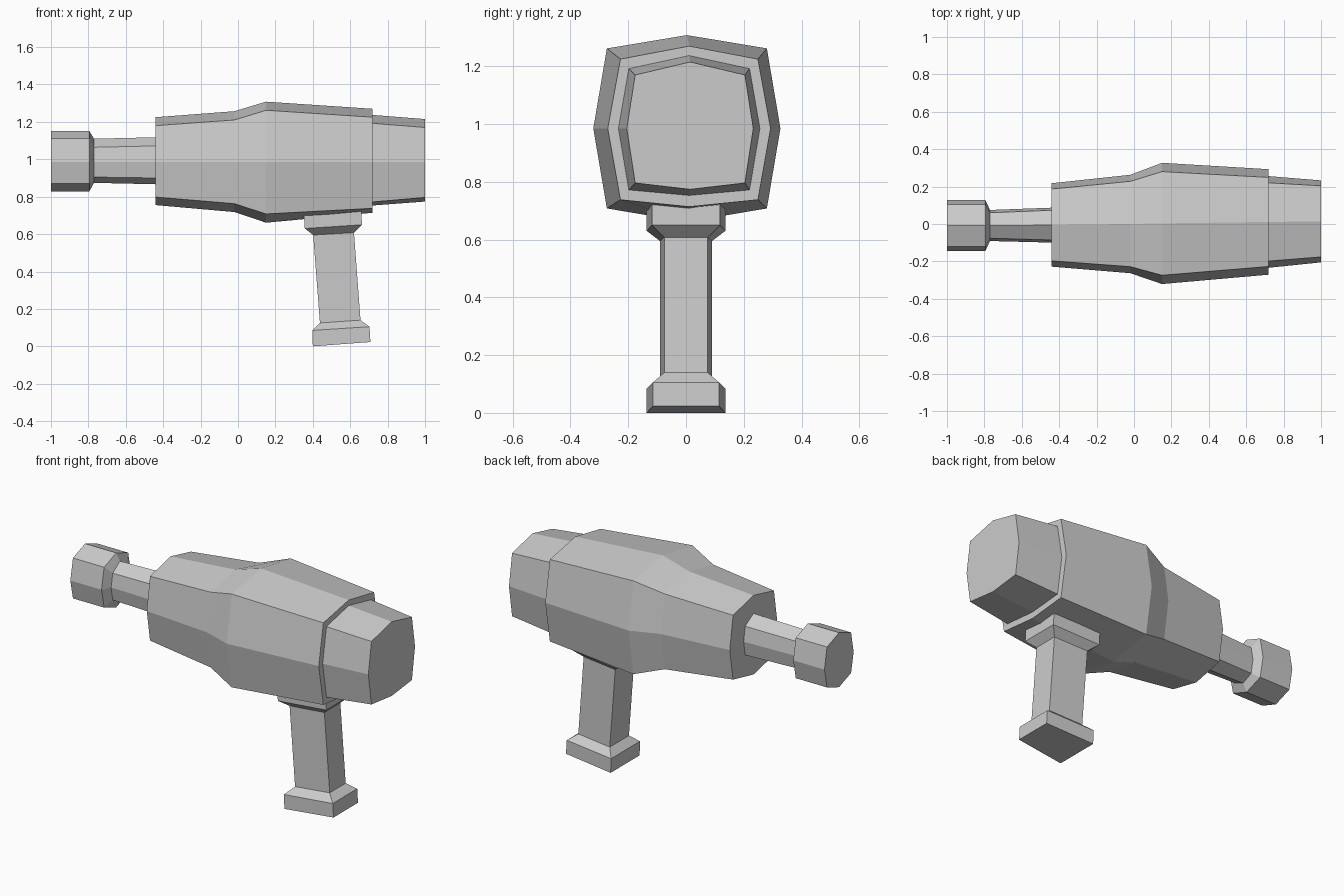
import bpy
import bmesh


def loft(name, rings):
    """Skin a list of equal-length point rings and cap both ends."""
    bm = bmesh.new()
    loops = [[bm.verts.new(p) for p in ring] for ring in rings]
    n = len(loops[0])
    for a, b in zip(loops, loops[1:]):
        for i in range(n):
            j = (i + 1) % n
            bm.faces.new((a[i], a[j], b[j], b[i]))
    bm.faces.new(loops[0])
    bm.faces.new(loops[-1])
    bmesh.ops.recalc_face_normals(bm, faces=bm.faces)
    mesh = bpy.data.meshes.new(name)
    bm.to_mesh(mesh)
    bm.free()
    obj = bpy.data.objects.new(name, mesh)
    bpy.context.collection.objects.link(obj)
    return obj


def octagon(x, cy, side, corner, top, top_c, bot_c, bot):
    """Eight-sided section: peaked top and bottom, four corners, bulged sides."""
    mid = 0.985
    return [(x, cy, top), (x, cy + corner, top_c), (x, cy + side, mid),
            (x, cy + corner, bot_c), (x, cy, bot), (x, cy - corner, bot_c),
            (x, cy - side, mid), (x, cy - corner, top_c)]


def trapezoid(x0, z0, hy0, x1, z1, hy1):
    """Four-sided grip section, narrower towards +x."""
    return [(x0, -hy0, z0), (x0, hy0, z0), (x1, hy1, z1), (x1, -hy1, z1)]


# main body, with the stepped rear cap
loft("body", [octagon(*s) for s in (
    (-0.44, -0.005, 0.223, 0.192, 1.225, 1.18, 0.798, 0.755),
    (-0.02, 0.000, 0.263, 0.228, 1.257, 1.21, 0.763, 0.718),
    (0.15, 0.003, 0.324, 0.277, 1.308, 1.262, 0.708, 0.661),
    (0.72, 0.011, 0.282, 0.238, 1.270, 1.225, 0.738, 0.714),
    (0.72, 0.011, 0.245, 0.209, 1.237, 1.192, 0.772, 0.753),
    (1.00, 0.014, 0.219, 0.190, 1.215, 1.170, 0.796, 0.774))])

# barrel rod with its muzzle knob
loft("barrel", [octagon(*s) for s in (
    (-1.00, -0.008, 0.137, 0.113, 1.152, 1.11, 0.87, 0.828),
    (-0.795, -0.008, 0.137, 0.113, 1.152, 1.11, 0.87, 0.828),
    (-0.77, -0.008, 0.083, 0.068, 1.110, 1.064, 0.905, 0.874),
    (-0.42, -0.006, 0.094, 0.080, 1.118, 1.072, 0.900, 0.866))])

# tilted grip with flared collar and foot
loft("grip", [trapezoid(*s) for s in (
    (0.40, 0.0, 0.136, 0.708, 0.023, 0.115),
    (0.397, 0.085, 0.136, 0.703, 0.105, 0.115),
    (0.438, 0.125, 0.090, 0.655, 0.140, 0.075),
    (0.402, 0.595, 0.090, 0.620, 0.608, 0.075),
    (0.357, 0.630, 0.136, 0.663, 0.650, 0.118),
    (0.352, 0.718, 0.136, 0.658, 0.738, 0.118))])
